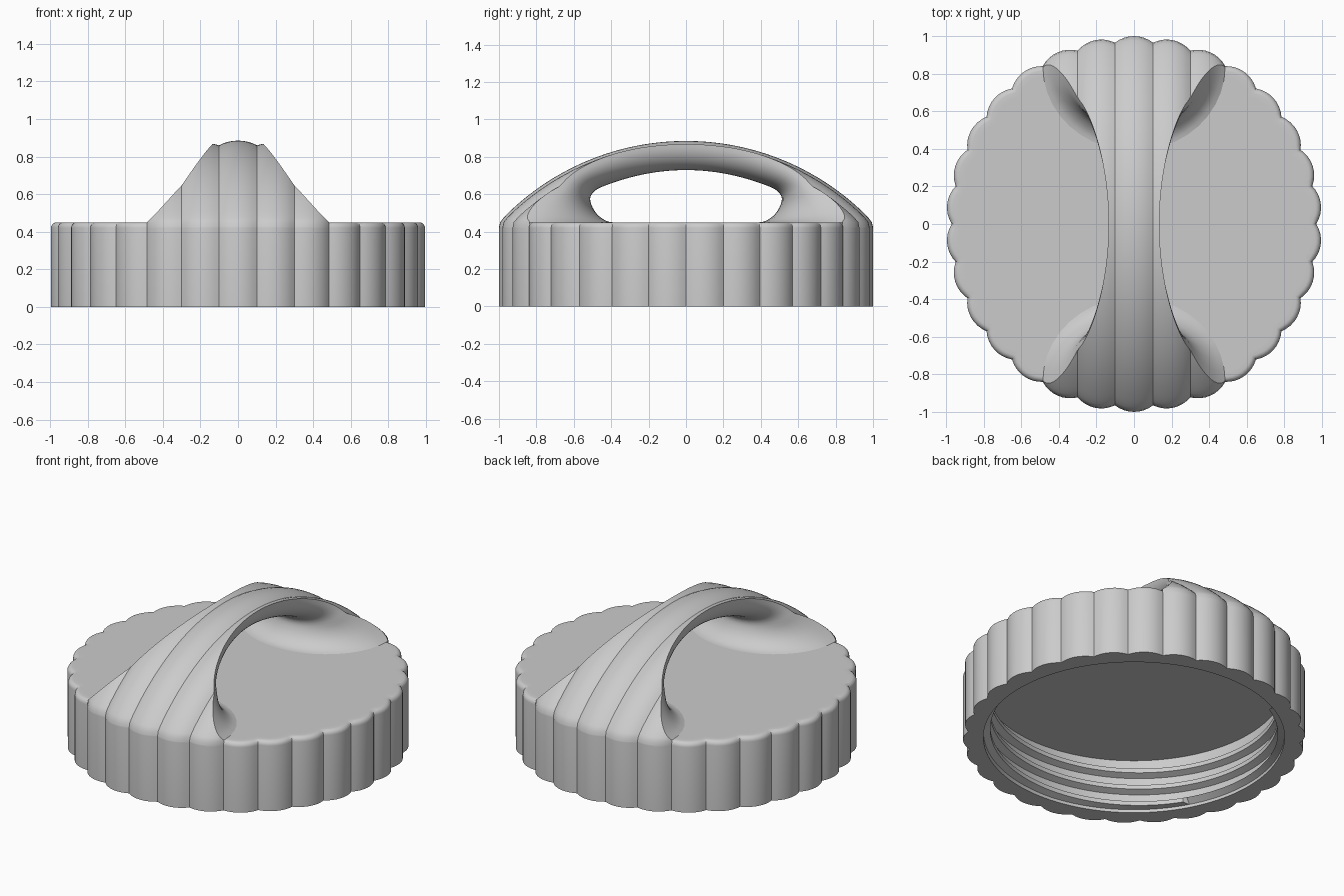
import bpy
import bmesh
from math import sin, cos, atan2, hypot, pi, radians, sqrt

if "Cube" in bpy.data.objects:
    bpy.data.objects.remove(bpy.data.objects["Cube"])

grey = bpy.data.materials.new("light grey plastic")
grey.use_nodes = True
grey.diffuse_color = (0.6, 0.6, 0.6, 1)
grey.node_tree.nodes["Principled BSDF"].inputs["Base Color"].default_value = (0.6, 0.6, 0.6, 1)

LOBES, SEGS = 30, 8
LOBE_R, LOBE_HALF = 0.164, radians(38.2)
TOP, EDGE = 0.45, 0.03          # height of the cap and its edge rounding


def add_grid(bm, rows):
    """Join rows of points into quads; return the vertex rows."""
    verts = [[bm.verts.new(p) for p in row] for row in rows]
    for a, b in zip(verts, verts[1:]):
        for i in range(len(a) - 1):
            bm.faces.new((a[i], a[i + 1], b[i + 1], b[i]))
    return verts


def finish(bm, name):
    bmesh.ops.remove_doubles(bm, verts=bm.verts, dist=1e-4)
    bmesh.ops.recalc_face_normals(bm, faces=bm.faces)
    mesh = bpy.data.meshes.new(name)
    bm.to_mesh(mesh)
    bm.free()
    mesh.materials.append(grey)
    obj = bpy.data.objects.new(name, mesh)
    bpy.context.collection.objects.link(obj)
    bpy.ops.object.select_all(action="DESELECT")
    obj.select_set(True)
    bpy.context.view_layer.objects.active = obj
    bpy.ops.object.shade_smooth_by_angle(angle=radians(35))
    return obj


# Scalloped outline as (radius, angle), one arc per lobe
outline = []
for lobe in range(LOBES):
    mid = (lobe + 0.5) * 2 * pi / LOBES
    for j in range(SEGS):
        d = LOBE_HALF * (2 * j / SEGS - 1)
        u, w = 1 - LOBE_R + LOBE_R * cos(d), LOBE_R * sin(d)
        outline.append((hypot(u, w), mid + atan2(w, u)))
outline.append((outline[0][0], outline[0][1] + 2 * pi))


def ring(place):
    """One ring of points; place(radius, angle) gives (radius, z)."""
    pts = []
    for r, a in outline:
        rr, z = place(r, a)
        pts.append((rr * cos(a), rr * sin(a), z))
    return pts


# Cap: ceiling, threaded wall, bottom rim, scalloped wall, rounded top edge
BORE, CEILING, PITCH, DEPTH = 0.88, 0.35, 0.11, 0.04
LOW, HIGH = 0.02, 0.33


def thread(turn, frac, ridge):
    def place(r, a):
        z = PITCH * (turn + frac + a / (2 * pi))
        if z <= LOW or z >= HIGH:
            return BORE, min(max(z, LOW), HIGH)
        return BORE - DEPTH * ridge, z
    return place


thread_profile = ((0, 0), (0.45, 0), (0.6, 1), (0.85, 1))
rows = [ring(lambda r, a: (BORE, 0))]
for turn in range(-2, 5):
    for frac, ridge in thread_profile:
        rows.append(ring(thread(turn, frac, ridge)))
rows.append(ring(lambda r, a: (BORE, CEILING)))
rows.reverse()
rows.append(ring(lambda r, a: (r, 0)))
for step in range(6):
    b = step / 5 * pi / 2
    inset, z = EDGE * (1 - cos(b)), TOP - EDGE + EDGE * sin(b)
    rows.append(ring(lambda r, a: (r - inset, z)))
rows.append(ring(lambda r, a: (r - 2 * EDGE, TOP)))

bm = bmesh.new()
grid = add_grid(bm, rows)
bm.faces.new(grid[0][:-1])
bm.faces.new(grid[-1][:-1])
finish(bm, "screw_cap")

# Handle: the scallops sweep over the cap along an arc
ARC_Z = -0.482
RISE = TOP - ARC_Z
FOOT_X = 0.486
front_edge = sorted((r * cos(a), r * sin(a)) for r, a in outline
                    if sin(a) > 0 and abs(r * cos(a)) <= FOOT_X)
columns = [p[0] for p in front_edge]


def rim_y(x):
    """Depth of the scalloped outline at x."""
    for (x0, y0), (x1, y1) in zip(front_edge, front_edge[1:]):
        if x <= x1:
            return y0 + (y1 - y0) * (x - x0) / (x1 - x0)
    return front_edge[-1][1]


def outer(x, v):
    """Top surface point; v runs -1..1 from front rim to back rim."""
    y = rim_y(x)
    r, phi = hypot(y, RISE), v * atan2(y, RISE)
    soften = 1 - 0.006 * max(0, (abs(v) - 0.96) / 0.04)
    return (x, r * sin(phi) * soften, ARC_Z + r * cos(phi))


def half_width(v):
    return 0.135 + (columns[-1] - 0.135) * v * v


def raw_hole(v):
    """Narrowest outline of the finger hole, as (y, z)."""
    side, v = (1 if v >= 0 else -1), min(abs(v), 1)
    if v < 0.62:
        t = v / 0.62
        return side * 0.52 * t, 0.73 - 0.12 * t * t
    b = (v - 0.62) / 0.38 * pi / 2
    return side * (0.39 + 0.13 * cos(b)), TOP + 0.16 * (1 - sin(b))


def hole(v):
    """Hole outline with its corners eased."""
    span = 0.07 * min(1, (1 - abs(v)) / 0.1)
    pts = [raw_hole(v + span * k / 3) for k in range(-3, 4)]
    return [sum(c) / len(pts) for c in zip(*pts)]


steps = [k / 36 for k in range(-36, 37)]


def skirt(side):
    return [(x, side * rim_y(x), TOP - EDGE) for x in columns]


top_rows = [skirt(-1)]
under_rows = []
for v in steps:
    w = half_width(v)
    top_rows.append([outer(max(-w, min(w, x)), v) for x in columns])
    # Flared underside, from the narrow throat out to the edge of the grip
    ty, tz = hole(v)
    row = []
    for k in range(-10, 11):
        b = k / 10 * pi / 2
        _, ey, ez = outer(w if k > 0 else -w, v)
        f = 1 - cos(b)
        row.append((w * sin(b), ty + (ey - ty) * f, tz + (ez - tz) * f))
    under_rows.append(row)
top_rows.append(skirt(1))

bm = bmesh.new()
add_grid(bm, top_rows)
add_grid(bm, under_rows)
finish(bm, "grip_handle")
